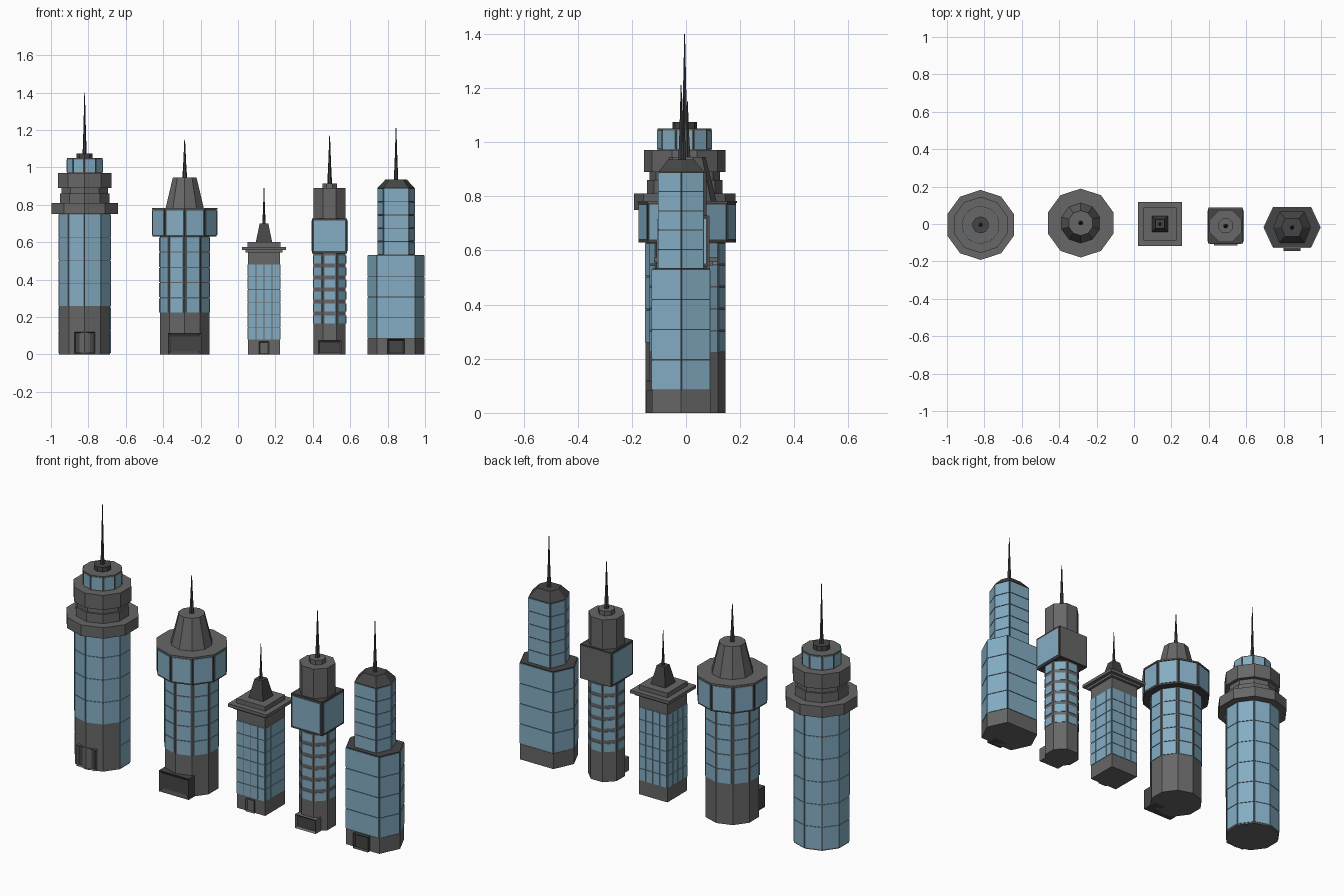
import bpy, bmesh, math
from mathutils import Vector

if "Cube" in bpy.data.objects:
    bpy.data.objects.remove(bpy.data.objects["Cube"])


def material(name, c):
    m = bpy.data.materials.new(name)
    m.diffuse_color = (*c, 1)
    m.use_nodes = True
    m.node_tree.nodes["Principled BSDF"].inputs["Base Color"].default_value = m.diffuse_color
    return m


GRAY = material("concrete gray", (0.135, 0.135, 0.135))
DARK = material("dark gray", (0.06, 0.06, 0.062))
MAST = material("mast gray", (0.05, 0.05, 0.05))
GLASS = material("blue glass", (0.23, 0.42, 0.55))


def ngon(n, phase):
    return [(math.cos(math.radians(phase) + 2 * math.pi * i / n),
             math.sin(math.radians(phase) + 2 * math.pi * i / n)) for i in range(n)]


DECA = ngon(10, -90)
OCTA = [(x / math.cos(math.pi / 8), y / math.cos(math.pi / 8)) for x, y in ngon(8, 22.5)]
SQUARE = [(-1, -1), (1, -1), (1, 1), (-1, 1)]
HEXA = ngon(6, 0)
LONG_HEX = [(1, 0), (0.67, 1), (-0.67, 1), (-1, 0), (-0.67, -1), (0.67, -1)]


def finish(name, bm, *mats):
    bmesh.ops.recalc_face_normals(bm, faces=bm.faces)
    me = bpy.data.meshes.new(name)
    bm.to_mesh(me)
    bm.free()
    for m in mats:
        me.materials.append(m)
    ob = bpy.data.objects.new(name, me)
    bpy.context.collection.objects.link(ob)
    return ob


def loft(name, shape, c, rings, mat):
    """Stack of scaled outlines; each ring is (z, sx) or (z, sx, sy)."""
    bm = bmesh.new()
    rows = [[bm.verts.new((c[0] + x * r[1], c[1] + y * r[-1], r[0])) for x, y in shape] for r in rings]
    n = len(shape)
    for a, b in zip(rows, rows[1:]):
        for i in range(n):
            j = (i + 1) % n
            bm.faces.new((a[i], a[j], b[j], b[i]))
    bm.faces.new(rows[0])
    bm.faces.new(rows[-1])
    return finish(name, bm, mat)


def windows(name, shape, c, s, z0, z1, rows, cols=1, side=0.005, gap=0.004, out=0.003, keep=lambda n: True):
    """Thin glass plates in a grid on each side of a prism."""
    bm = bmesh.new()
    pts = [Vector((c[0] + x * s[0], c[1] + y * s[-1], 0)) for x, y in shape]
    for i, a in enumerate(pts):
        b = pts[(i + 1) % len(pts)]
        d = (b - a).normalized()
        nrm = Vector((d.y, -d.x, 0))
        if not keep(nrm):
            continue
        w = ((b - a).length - 2 * side + gap) / cols
        h = (z1 - z0 + gap) / rows
        for k in range(cols):
            for r in range(rows):
                p, q = a + d * (side + k * w), a + d * (side + (k + 1) * w - gap)
                lo, hi = z0 + r * h, z0 + (r + 1) * h - gap
                v = [bm.verts.new(e + nrm * o + Vector((0, 0, z)))
                     for o in (-0.001, out) for e, z in ((p, lo), (q, lo), (q, hi), (p, hi))]
                bm.faces.new(v[:4])
                bm.faces.new(v[4:])
                for t in range(4):
                    u = (t + 1) % 4
                    bm.faces.new((v[t], v[u], v[u + 4], v[t + 4]))
    return finish(name, bm, GLASS)


def entrance(name, x, hw, y0, y1, z0, z1, frame, mat=GRAY):
    """Porch block with a recessed dark door on the front."""
    bm = bmesh.new()
    bmesh.ops.create_cube(bm, size=1)
    for v in bm.verts:
        v.co = (x + v.co.x * 2 * hw, (y0 + y1) / 2 + v.co.y * (y1 - y0), (z0 + z1) / 2 + v.co.z * (z1 - z0))
    bm.normal_update()
    front = [f for f in bm.faces if f.normal.y < -0.9]
    bmesh.ops.inset_region(bm, faces=front, thickness=frame, depth=-0.01)
    front[0].material_index = 1
    finish(name, bm, mat, DARK)


def mast(name, c, z0, z1, r):
    loft(name, HEXA, c, [(z0, r), (z0 + (z1 - z0) * 0.4, r * 0.6), (z1, r * 0.15)], MAST)


# Round tower with stacked rings
c = (-0.82, -0.005)
loft("ring_tower_body", DECA, c, [(0, 0.144), (0.75, 0.144)], GRAY)
windows("ring_tower_front_glass", DECA, c, (0.144,), 0.26, 0.748, 4, side=0.002, keep=lambda n: n.y < -0.2)
windows("ring_tower_back_glass", DECA, c, (0.144,), 0.008, 0.748, 6, side=0.002, keep=lambda n: n.y > -0.2)
loft("ring_tower_rings", DECA, c, [(0.75, 0.187), (0.81, 0.187), (0.81, 0.139), (0.86, 0.139), (0.86, 0.13),
                                   (0.89, 0.13), (0.89, 0.15), (0.97, 0.15)], GRAY)
loft("ring_tower_drum", DECA, c, [(0.97, 0.1), (1.05, 0.1)], GRAY)
windows("ring_tower_drum_glass", DECA, c, (0.1,), 0.975, 1.043, 1, side=0.004)
loft("ring_tower_cap", DECA, c, [(1.05, 0.045), (1.075, 0.045)], DARK)
mast("ring_tower_mast", c, 1.07, 1.4, 0.011)
entrance("ring_tower_entrance", c[0], 0.055, -0.15, -0.08, 0.005, 0.12, 0.008)

# Tower with a wide window crown and a cone roof
c = (-0.285, 0.005)
loft("crown_tower_body", DECA, c, [(0, 0.14), (0.64, 0.14)], GRAY)
windows("crown_tower_glass", DECA, c, (0.14,), 0.225, 0.625, 5, side=0.008, gap=0.006)
loft("crown_tower_crown", DECA, c, [(0.63, 0.18), (0.775, 0.18)], DARK)
windows("crown_tower_crown_glass", DECA, c, (0.18,), 0.64, 0.77, 1, side=0.009)
loft("crown_tower_roof", DECA, c, [(0.775, 0.184), (0.783, 0.184), (0.783, 0.107), (0.945, 0.067)], GRAY)
mast("crown_tower_mast", c, 0.94, 1.15, 0.013)
entrance("crown_tower_entrance", c[0], 0.09, -0.15, -0.06, 0, 0.115, 0.025, DARK)

# Square tower with a cornice
c = (0.139, 0)
loft("square_tower_body", SQUARE, c, [(0, 0.086), (0.545, 0.086)], GRAY)
windows("square_tower_glass", SQUARE, c, (0.086,), 0.08, 0.48, 6, 4, side=0.002, gap=0.003)
loft("square_tower_cornice", SQUARE, c, [(0.545, 0.1), (0.558, 0.1), (0.558, 0.118), (0.575, 0.118),
                                         (0.575, 0.087), (0.6, 0.087)], GRAY)
loft("square_tower_spire_base", SQUARE, c, [(0.6, 0.044), (0.7, 0.023)], DARK)
mast("square_tower_mast", c, 0.7, 0.89, 0.009)
entrance("square_tower_entrance", c[0], 0.026, -0.095, -0.07, 0, 0.07, 0.008)

# Slim octagonal tower with a big glazed cube
c = (0.49, -0.01)
loft("cube_tower_body", OCTA, c, [(0, 0.086), (0.54, 0.086)], GRAY)
windows("cube_tower_glass", OCTA, c, (0.086,), 0.165, 0.53, 6, side=0.008, gap=0.02)
loft("cube_tower_cube", SQUARE, c, [(0.54, 0.094), (0.728, 0.094)], DARK)
windows("cube_tower_cube_glass", SQUARE, c, (0.094,), 0.552, 0.716, 1, side=0.011, keep=lambda n: n.y < 0.5)
loft("cube_tower_back_panel", SQUARE, (c[0], c[1] + 0.094), [(0.543, 0.091, 0.003), (0.725, 0.091, 0.003)], GRAY)
loft("cube_tower_top", OCTA, c, [(0.728, 0.085), (0.89, 0.085), (0.89, 0.039), (0.915, 0.039)], GRAY)
mast("cube_tower_mast", c, 0.91, 1.17, 0.013)
entrance("cube_tower_entrance", c[0], 0.063, -0.116, -0.05, 0, 0.075, 0.012)

# Stepped tower with an elongated hexagonal plan
c = (0.845, -0.018)
loft("stepped_tower_base", LONG_HEX, c, [(0, 0.152, 0.108), (0.085, 0.152, 0.108)], GRAY)
loft("stepped_tower_lower", LONG_HEX, c, [(0.085, 0.15, 0.106), (0.533, 0.15, 0.106)], DARK)
windows("stepped_tower_lower_glass", LONG_HEX, c, (0.15, 0.106), 0.087, 0.528, 4, side=0.002)
loft("stepped_tower_upper", LONG_HEX, c, [(0.533, 0.098, 0.082), (0.89, 0.098, 0.082)], DARK)
windows("stepped_tower_upper_glass", LONG_HEX, c, (0.098, 0.082), 0.535, 0.886, 5, side=0.002)
loft("stepped_tower_roof", LONG_HEX, c, [(0.89, 0.1, 0.084), (0.935, 0.057, 0.048)], DARK)
mast("stepped_tower_mast", c, 0.93, 1.21, 0.012)
entrance("stepped_tower_entrance", c[0], 0.045, -0.145, -0.08, 0, 0.082, 0.01, DARK)
